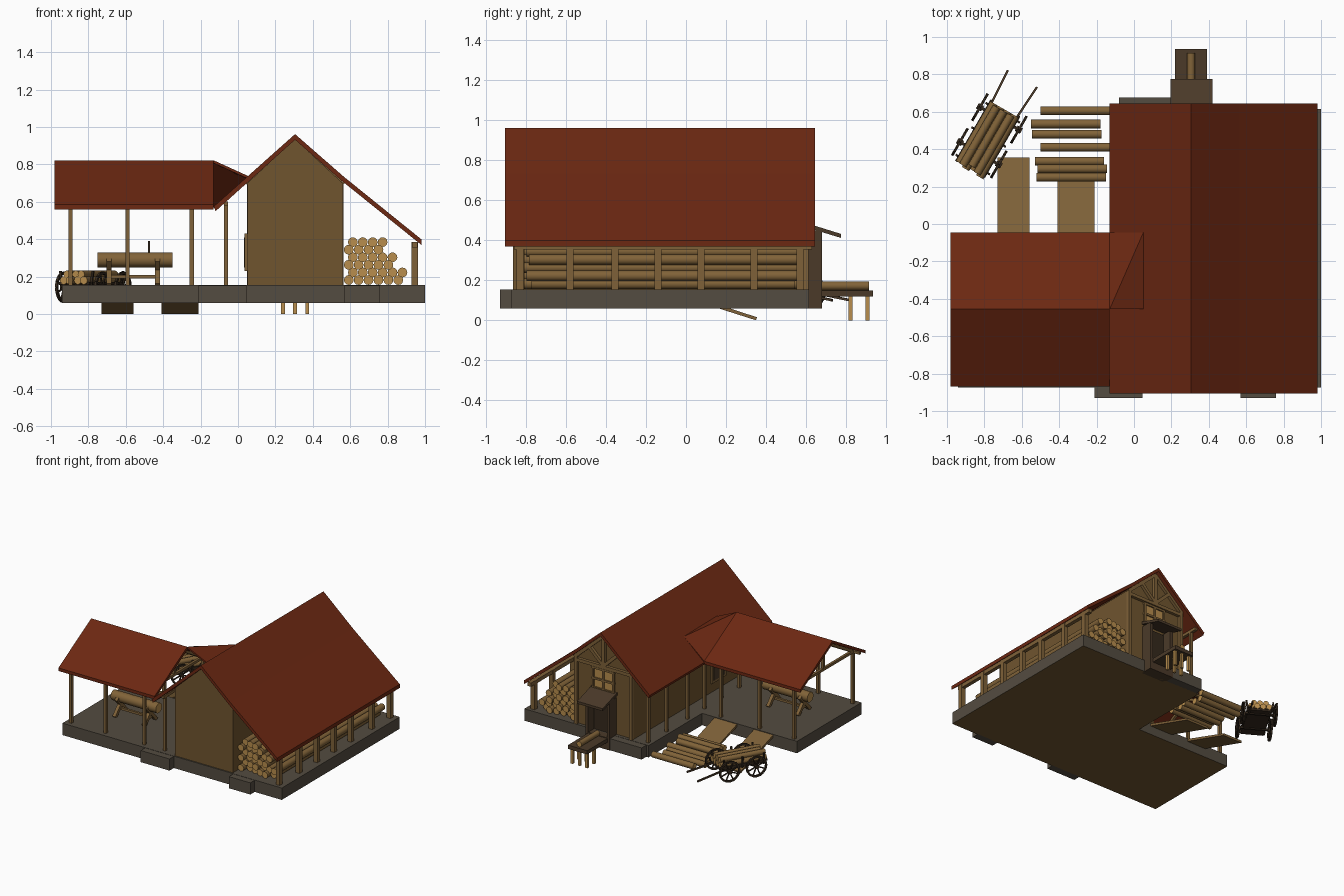
import bpy, bmesh, math
from mathutils import Vector, Matrix

cube = bpy.data.objects.get("Cube")
if cube:
    bpy.data.objects.remove(cube)


def material(name, *rgb):
    m = bpy.data.materials.new(name)
    m.use_nodes = True
    m.diffuse_color = (*rgb, 1)
    m.node_tree.nodes["Principled BSDF"].inputs["Base Color"].default_value = (*rgb, 1)
    return m


ROOF = material("roof red", .15, .021, .006)
WALL = material("wall timber", .16, .09, .028)
WOOD = material("post wood", .21, .12, .04)
BARK = material("log bark", .22, .125, .04)
CUT = material("cut wood", .48, .27, .075)
STONE = material("stone grey", .088, .072, .052)
DARK = material("dark wood", .07, .042, .022)
IRON = material("cart wood", .035, .022, .012)


class Part:
    """Collects simple solids into one named object."""

    def __init__(self, name):
        self.name, self.bm, self.mats = name, bmesh.new(), []

    def paint(self, faces, mat):
        if mat not in self.mats:
            self.mats.append(mat)
        for f in faces:
            f.material_index = self.mats.index(mat)

    def box(self, lo, hi, mat):
        lo, hi = Vector(lo), Vector(hi)
        m = Matrix.Translation((lo + hi) / 2) @ Matrix.Diagonal((*(hi - lo), 1))
        vs = bmesh.ops.create_cube(self.bm, size=1, matrix=m)["verts"]
        faces = {f for v in vs for f in v.link_faces}
        self.paint(faces, mat)
        return faces

    def beam(self, p, q, w, mat, d=None):
        p, q = Vector(p), Vector(q)
        m = (Matrix.Translation((p + q) / 2) @ (q - p).to_track_quat("Z", "Y").to_matrix().to_4x4()
             @ Matrix.Diagonal((w, d or w, (q - p).length, 1)))
        vs = bmesh.ops.create_cube(self.bm, size=1, matrix=m)["verts"]
        self.paint({f for v in vs for f in v.link_faces}, mat)

    def log(self, p, q, r, mat=BARK, end=CUT, sides=12):
        p, q = Vector(p), Vector(q)
        m = Matrix.Translation((p + q) / 2) @ (q - p).to_track_quat("Z", "Y").to_matrix().to_4x4()
        vs = bmesh.ops.create_cone(self.bm, cap_ends=True, segments=sides, radius1=r, radius2=r,
                                   depth=(q - p).length, matrix=m)["verts"]
        faces = {f for v in vs for f in v.link_faces}
        self.paint(faces, mat)
        self.paint([f for f in faces if len(f.verts) > 4], end)

    def prism(self, points, step, mat):
        face = self.bm.faces.new([self.bm.verts.new(p) for p in points])
        ext = bmesh.ops.extrude_face_region(self.bm, geom=[face], use_keep_orig=True)["geom"]
        top = [v for v in ext if isinstance(v, bmesh.types.BMVert)]
        bmesh.ops.translate(self.bm, verts=top, vec=step)
        self.paint({f for v in top for f in v.link_faces} | {face}, mat)

    def done(self, smooth=False):
        bmesh.ops.recalc_face_normals(self.bm, faces=self.bm.faces)
        me = bpy.data.meshes.new(self.name)
        self.bm.to_mesh(me)
        self.bm.free()
        for m in self.mats:
            me.materials.append(m)
        ob = bpy.data.objects.new(self.name, me)
        bpy.context.collection.objects.link(ob)
        if smooth:
            bpy.ops.object.select_all(action="DESELECT")
            bpy.context.view_layer.objects.active = ob
            ob.select_set(True)
            bpy.ops.object.shade_smooth_by_angle(angle=math.radians(40))
        return ob


FLOOR, BASE = .155, .06

# Platform in an L shape, with timber underside
p = Part("platform")
p.prism([(x, y, BASE) for x, y in ((-.94, -.875), (1, -.875), (1, .615), (-.1, .615), (-.1, -.06), (-.94, -.06))],
        (0, 0, FLOOR - BASE), STONE)
p.bm.normal_update()
p.paint([f for f in p.bm.faces if f.calc_center_median().z < BASE + .001], WALL)
p.done()
p = Part("door_steps")
for x0, x1, y0, y1 in ((-.21, .045, -.93, -.87), (.57, .76, -.93, -.87), (-.08, .2, .61, .675)):
    p.box((x0, y0, BASE), (x1, y1, FLOOR - .002), STONE)
p.done()

# House body with gables
p = Part("house_walls")
p.prism([(x, -.865, z) for x, z in ((.05, FLOOR), (.56, FLOOR), (.56, .7), (.305, .935), (.05, .7))],
        (0, 1.455, 0), WALL)
p.done()

# Back gable truss and corner posts
p = Part("gable_truss")
y = .6
for a, b in (((.05, .67), (.56, .67)), ((.305, .67), (.305, .92)), ((.05, .69), (.305, .92)), ((.56, .69), (.305, .92)),
             ((.305, .68), (.18, .8)), ((.305, .68), (.43, .8)), ((.06, FLOOR), (.06, .7)), ((.55, FLOOR), (.55, .7))):
    p.beam((a[0], y, a[1]), (b[0], y, b[1]), .026, WOOD)
p.done()

# Windows
p = Part("back_window")
p.box((.22, .59, .49), (.4, .598, .64), CUT)
for x in (.22, .31, .4):
    p.beam((x, .6, .48), (x, .6, .65), .016, WOOD)
for z in (.485, .56, .645):
    p.beam((.21, .6, z), (.41, .6, z), .016, WOOD)
p.done()
p = Part("side_window")
p.box((.035, -.56, .23), (.051, -.38, .43), WOOD)
p.box((.032, -.54, .25), (.036, -.4, .41), DARK)
p.done()

# Main roof
p = Part("main_roof")
p.prism([(x, -.905, z) for x, z in ((-.13, .575), (.305, .962), (.565, .735), (.98, .4), (.98, .37), (.56, .708),
                                    (.305, .932), (-.12, .55))], (0, 1.55, 0), ROOF)
p.done()

# Wing roof and the piece that joins it to the main roof
p = Part("wing_roof")
p.prism([(-.98, y, z) for y, z in ((-.87, .585), (-.455, .822), (-.045, .585), (-.045, .56), (-.455, .797),
                                   (-.87, .56))], (.85, 0, 0), ROOF)
ridge, ridge_end, eave_end, eave = (-.13, -.455, .822), (.05, -.455, .74), (.05, -.045, .735), (-.13, -.045, .585)
p.prism([ridge, ridge_end, eave_end], (0, 0, -.015), ROOF)
p.prism([ridge, eave_end, eave], (0, 0, -.015), ROOF)
p.done()

# Wing frame
p = Part("wing_frame")
for x in (-.895, -.59, -.247):
    for y in (-.83, -.09):
        p.beam((x, y, FLOOR), (x, y, .58), .022, WOOD)
        p.beam((x, y, .57), (x, -.455, .785), .02, WOOD)
    p.beam((x, -.83, .57), (x, -.09, .57), .02, WOOD)
    p.beam((x, -.455, .57), (x, -.455, .79), .02, WOOD)
for y in (-.83, -.09):
    p.beam((-.96, y, .572), (-.13, y, .572), .02, WOOD)
p.done()

# Posts under the long eaves
p = Part("eave_posts")
for y in (-.83, -.58, -.355, -.14, .075, .34, .57):
    p.beam((.945, y, FLOOR), (.945, y, .385), .035, WOOD)
    p.beam((-.065, y, FLOOR), (-.065, y, .6), .022, WOOD)
p.beam((.945, -.86, .37), (.945, .63, .37), .03, WOOD)
p.beam((-.065, -.86, .592), (-.065, .63, .592), .022, WOOD)
p.done()

# Stacked firewood beside the house
p = Part("woodpile")
for row, count in enumerate((6, 6, 5, 5, 4, 4)):
    for i in range(count):
        x, z = .592 + i * .053 + (row % 2) * .022, FLOOR + .027 + row * .0405
        shift = .012 * ((i * 3 + row * 2) % 4)
        p.log((x, -.81 + shift, z), (x, .58 - shift, z), .0262)
p.done(True)

# Back porch with its canopy
p = Part("back_porch")
for x in (.2, .39):
    p.box((x, .585, BASE), (x + .025, .68, .45), DARK)
p.box((.2, .585, BASE), (.415, .68, FLOOR), DARK)
p.box((.225, .585, FLOOR), (.39, .605, .44), IRON)
p.prism([(.195, y, z) for y, z in ((.59, .49), (.775, .432), (.775, .412), (.59, .468))], (.225, 0, 0), DARK)
p.done()

# Work bench behind the porch
p = Part("bench")
p.box((.22, .68, .12), (.39, .935, .15), DARK)
for x in (.24, .305, .37):
    for y in (.822, .907):
        p.beam((x, y, 0), (x, y, .12), .02, CUT)
p.done()
p = Part("bench_log")
p.log((.305, .68, .172), (.305, .915, .172), .022)
p.done(True)

# Ramps down to the ground
p = Part("ramps")
for x0, x1 in ((-.73, -.56), (-.41, -.21)):
    p.prism([(x0, y, z) for y, z in ((-.065, .152), (.355, .015), (.35, 0), (-.065, .132))], (x1 - x0, 0, 0), WOOD)
p.done()

# Loose logs on the ground
p = Part("loose_logs")
for y, x, z in ((.605, -.5, .09), (.535, -.55, .09), (.48, -.545, .09), (.41, -.5, .09), (.335, -.53, .1),
                (.295, -.515, .115), (.25, -.52, .105)):
    p.log((x, y, z), (x + .37, y, z), .0235)
p.done(True)

# Sawhorse with a log and an axe
p = Part("sawhorse")
for x in (-.69, -.43):
    for s in (-1, 1):
        p.beam((x, -.5 + s * .075, FLOOR), (x, -.5 - s * .05, .29), .026, WOOD)
    p.beam((x, -.54, .2), (x, -.46, .2), .02, WOOD)
p.beam((-.69, -.5, .2), (-.43, -.5, .2), .018, WOOD)
p.beam((-.475, -.5, .31), (-.475, -.48, .39), .01, IRON)
p.done()
p = Part("sawhorse_log")
p.log((-.75, -.5, .29), (-.35, -.5, .29), .04)
p.done(True)

# Cart, built along its own x axis and then turned
place = Matrix.Translation((-.777, .465, 0)) @ Matrix.Rotation(math.radians(60), 4, "Z")
p = Part("cart")
p.box((-.19, -.085, .142), (.17, .085, .157), IRON)
for s in (-1, 1):
    p.beam((-.2, s * .085, .165), (.18, s * .085, .165), .014, IRON)
    p.beam((.12, s * .075, .145), (.36, s * .09, .1), .012, DARK)
    for x in (-.17, 0, .15):
        p.beam((x, s * .088, .14), (x, s * .1, .23), .012, IRON)
for axle in (-.1, .115):
    p.beam((axle, -.13, .143), (axle, .13, .143), .016, IRON)
    for y in (-.12, .12):
        hub = Vector((axle, y, .143))
        p.log(hub - Vector((0, .016, 0)), hub + Vector((0, .016, 0)), .016, IRON, IRON)
        rim = [hub + Vector((math.cos(a), 0, math.sin(a))) * .077
               for a in (math.tau * i / 16 for i in range(16))]
        for i, v in enumerate(rim):
            p.beam(rim[i - 1], v, .014, IRON, .014)
            if i % 2:
                p.beam(hub, v, .008, IRON)
p.done().matrix_world = place
p = Part("cart_logs")
for i in range(4):
    p.log((-.21 + .012 * (i % 2), -.066 + i * .044, .18), (.17, -.066 + i * .044, .18), .022)
for i in range(3):
    p.log((-.2 + .02 * (i % 2), -.044 + i * .044, .212), (.16, -.044 + i * .044, .212), .021)
p.done(True).matrix_world = place
